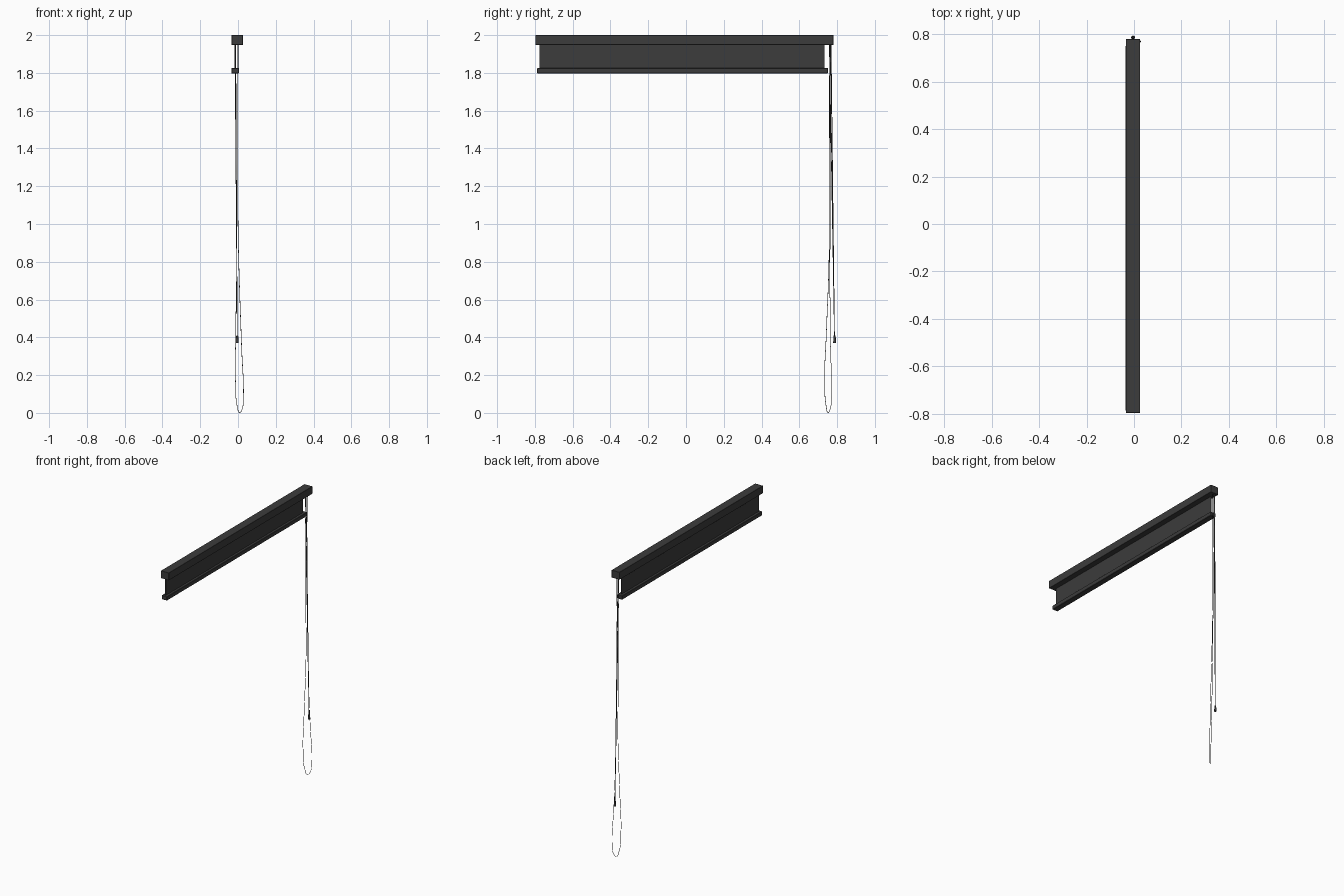
import bpy

if "Cube" in bpy.data.objects:
    bpy.data.objects.remove(bpy.data.objects["Cube"])

dark = bpy.data.materials.new("charcoal")
dark.diffuse_color = (0.045, 0.045, 0.045, 1)
dark.use_nodes = True
dark.node_tree.nodes["Principled BSDF"].inputs["Base Color"].default_value = dark.diffuse_color


def box(name, lo, hi, bevel=0.0):
    bpy.ops.mesh.primitive_cube_add(size=1, location=[(a + b) / 2 for a, b in zip(lo, hi)])
    o = bpy.context.object
    o.name = name
    o.scale = [b - a for a, b in zip(lo, hi)]
    bpy.ops.object.transform_apply(location=False, rotation=False, scale=True)
    if bevel:
        m = o.modifiers.new("bevel", 'BEVEL')
        m.width, m.segments = bevel, 1
    o.data.materials.append(dark)
    return o


def cord(name, pts, radius, smooth=False):
    c = bpy.data.curves.new(name, 'CURVE')
    c.dimensions = '3D'
    c.bevel_depth, c.bevel_resolution = radius, 1
    c.use_fill_caps = True
    c.resolution_u = 8
    s = c.splines.new('BEZIER' if smooth else 'POLY')
    if smooth:
        s.bezier_points.add(len(pts) - 1)
        for b, p in zip(s.bezier_points, pts):
            b.co = p
            b.handle_left_type = b.handle_right_type = 'AUTO'
    else:
        s.points.add(len(pts) - 1)
        for b, p in zip(s.points, pts):
            b.co = (*p, 1)
    c.materials.append(dark)
    o = bpy.data.objects.new(name, c)
    bpy.context.collection.objects.link(o)


# Rails and the hanging blind panel
box("head_rail", (-0.034, -0.797, 1.948), (0.026, 0.78, 2.0), 0.001)
box("blind_panel", (-0.018, -0.775, 1.82), (-0.012, 0.733, 1.955))
box("bottom_rail", (-0.035, -0.788, 1.798), (0.005, 0.752, 1.826), 0.002)

# Lift cords converging on the pull weight
for i, (x, y) in enumerate([(-0.016, 0.759), (-0.012, 0.766), (-0.016, 0.768)]):
    cord(f"lift_cord_{i + 1}", [(x, y, 1.95), (-0.004, 0.786, 0.405)], 0.0018)
bpy.ops.mesh.primitive_cone_add(vertices=12, radius1=0.008, radius2=0.005, depth=0.04,
                                location=(-0.004, 0.787, 0.39))
weight = bpy.context.object
weight.name = "pull_weight"
weight.data.materials.append(dark)
bpy.ops.object.shade_smooth_by_angle()

# Long control loop reaching the floor
cord("control_loop", [
    (-0.014, 0.760, 1.95), (-0.010, 0.759, 1.2), (-0.007, 0.757, 0.8),
    (-0.012, 0.743, 0.42), (-0.013, 0.734, 0.16), (-0.003, 0.743, 0.03),
    (0.009, 0.752, 0.002), (0.022, 0.763, 0.02), (0.028, 0.770, 0.07),
    (0.019, 0.765, 0.35), (0.007, 0.762, 0.7), (0.000, 0.763, 1.0),
    (0.000, 0.765, 1.95)], 0.0015, True)
